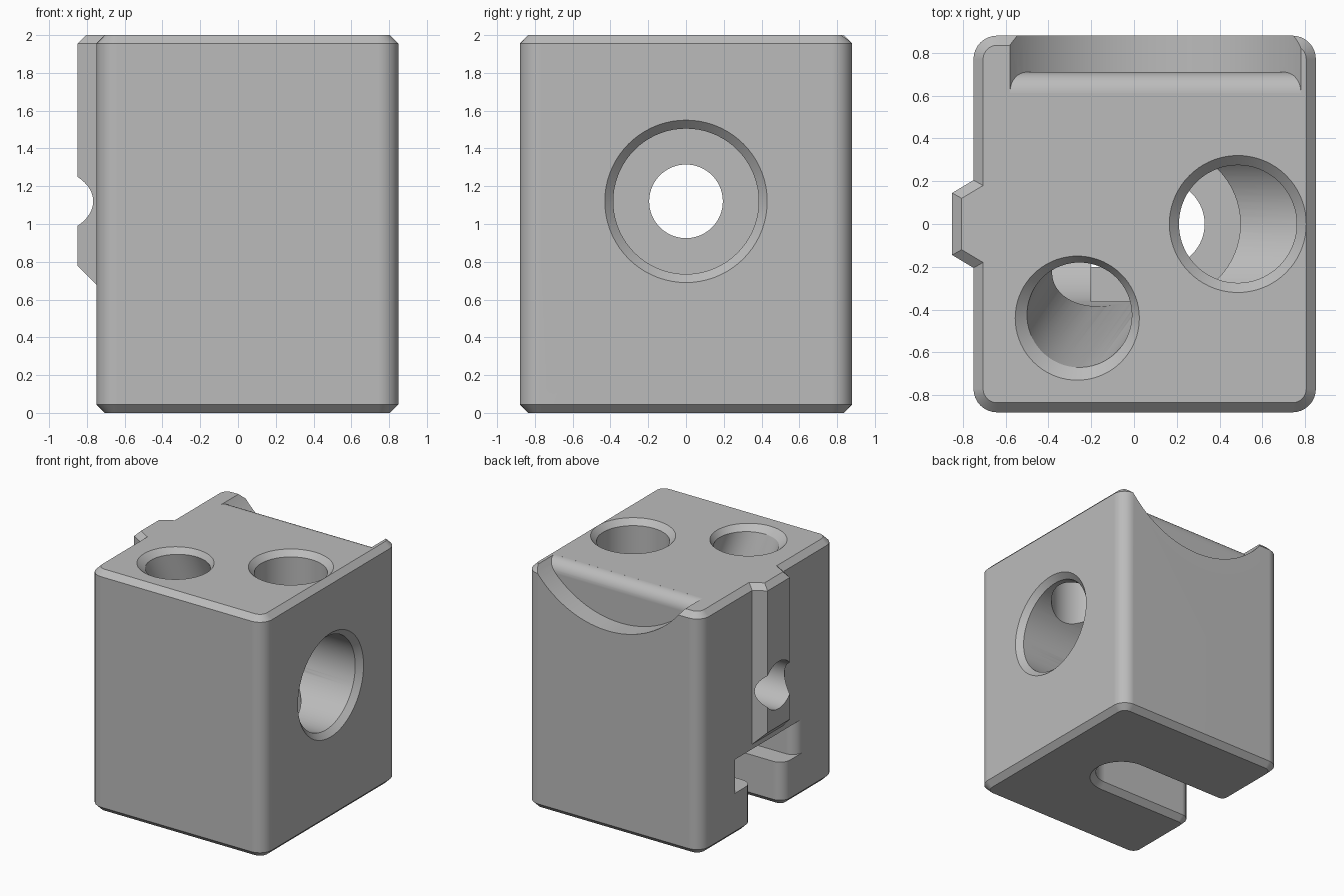
import bpy, bmesh, math

if "Cube" in bpy.data.objects:
    bpy.data.objects.remove(bpy.data.objects["Cube"])

grey = bpy.data.materials.new("plain grey")
grey.diffuse_color = (0.5, 0.5, 0.5, 1)
grey.use_nodes = True
grey.node_tree.nodes["Principled BSDF"].inputs["Base Color"].default_value = grey.diffuse_color


def arc(cx, cy, r, a0, a1, n=12):
    return [(cx + r * math.cos(math.radians(a0 + (a1 - a0) * i / n)),
             cy + r * math.sin(math.radians(a0 + (a1 - a0) * i / n))) for i in range(n + 1)]


def circle(cx, cy, r, n=72):
    return arc(cx, cy, r, 0, 360, n)[:-1]


def at(points, w, axis="z"):
    """Place a 2D section at distance w along an axis."""
    place = {"x": lambda u, v: (w, u, v), "y": lambda u, v: (u, w, v), "z": lambda u, v: (u, v, w)}
    return [place[axis](u, v) for u, v in points]


def loft(name, layers):
    """Closed solid through a stack of equal-length 3D rings."""
    bm = bmesh.new()
    rings = [[bm.verts.new(p) for p in ring] for ring in layers]
    for a, b in zip(rings, rings[1:]):
        for i in range(len(a)):
            j = (i + 1) % len(a)
            bm.faces.new((a[i], a[j], b[j], b[i]))
    bm.faces.new(rings[0][::-1])
    bm.faces.new(rings[-1])
    bmesh.ops.recalc_face_normals(bm, faces=bm.faces)
    mesh = bpy.data.meshes.new(name)
    bm.to_mesh(mesh)
    bm.free()
    mesh.materials.append(grey)
    obj = bpy.data.objects.new(name, mesh)
    bpy.context.collection.objects.link(obj)
    return obj


def combine(target, tool, operation="DIFFERENCE"):
    mod = target.modifiers.new("combine", "BOOLEAN")
    mod.operation, mod.solver, mod.object = operation, "EXACT", tool
    bpy.context.view_layer.objects.active = target
    bpy.ops.object.modifier_apply(modifier=mod.name)
    bpy.data.objects.remove(tool)


C = 0.045  # chamfer size


# Body: rounded block with chamfered top and bottom
def body_section(d):
    r, x0, x1, y = 0.11 - d, -0.64, 0.74, 0.77
    return (arc(x1, y, r, 0, 90, 8) + arc(x0, y, r, 90, 180, 8)
            + arc(x0, -y, r, 180, 270, 8) + arc(x1, -y, r, 270, 360, 8))


body = loft("block", [at(body_section(C), 0), at(body_section(0), C),
                      at(body_section(0), 2 - C), at(body_section(C), 2)])

# Guide tab on the left with a sloped lower end
tab_outer = [(-0.85, 0.145), (-0.85, -0.145), (-0.65, -0.265), (-0.65, 0.265)]
tab_inner = [(-0.805, 0.12), (-0.805, -0.12), (-0.65, -0.2125), (-0.65, 0.2125)]
tab = loft("tab", [[(x, y, -0.07 - x) for x, y in tab_outer],
                   at(tab_outer, 2 - C), at(tab_inner, 2)])
combine(body, tab, "UNION")


# T-slot from the left with rounded mouth corners
def slot_section(half, cx, d=0, flare=0.09):
    top = arc(-0.75 + flare, half + flare, flare - d, 270, 180, 10)
    side = [(-0.95, half + flare)]
    upper = top + side
    lower = [(x, -y) for x, y in reversed(upper)]
    return arc(cx, 0, half + d, -90, 90, 32) + upper + lower


narrow = loft("narrow_slot", [at(slot_section(0.2, 0.13, C + 0.03), -0.03),
                              at(slot_section(0.2, 0.13), C), at(slot_section(0.2, 0.13), 0.5)])
combine(body, narrow)
wide = slot_section(0.365, 0.135)
combine(body, loft("wide_slot", [at(wide, 0.36), at(wide, 0.64)]))

# Cross bore from the right, stepping down to a through hole
bore = [(0.90, 0.48), (0.805, 0.385), (-0.5, 0.385), (-0.5, 0.195), (-1, 0.195)]
combine(body, loft("cross_bore", [at(circle(0, 1.12, r), x, "x") for x, r in bore]))

# Pocket joining the bore to the slot
pocket = arc(0.135, 0, 0.362, -90, 90, 32) + [(-0.2, 0.362), (-0.2, -0.362)]
combine(body, loft("pocket", [at(pocket, 0.5), at(pocket, 1.03)]))

# Vertical hole and slanted hole from the top
combine(body, loft("vertical_hole", [at(circle(0.485, 0, r), z) for z, r in
                                     [(2.05, 0.37), (1.955, 0.275), (1.1, 0.275)]]))
combine(body, loft("slanted_hole", [at(circle(x, y, r), z) for x, y, z, r in
                                    [(-0.276, -0.456, 2.05, 0.34), (-0.255, -0.425, 1.955, 0.245),
                                     (-0.045, -0.12, 1.0, 0.245)]]))

# Scoop in the back top edge, with a rounded inner rim
scoop = loft("scoop", [at(circle(0.1, 2.486, 0.836, 128), y, "y") for y in (0.612, 1.1)])
rim = [(0.3, 1.4), (0.71, 1.4)] + arc(0.61, 1.9, 0.1, 0, 90, 12) + [(0.3, 2.0)]
combine(scoop, loft("rim", [at(rim, -1.2, "x"), at(rim, 1.2, "x")]))
combine(body, scoop)

# Smooth curved faces, keep edges crisp
bpy.ops.object.select_all(action="DESELECT")
body.select_set(True)
bpy.context.view_layer.objects.active = body
bpy.ops.object.shade_smooth_by_angle(angle=math.radians(25))
normals = body.modifiers.new("flat_sides", "WEIGHTED_NORMAL")
normals.keep_sharp = True
